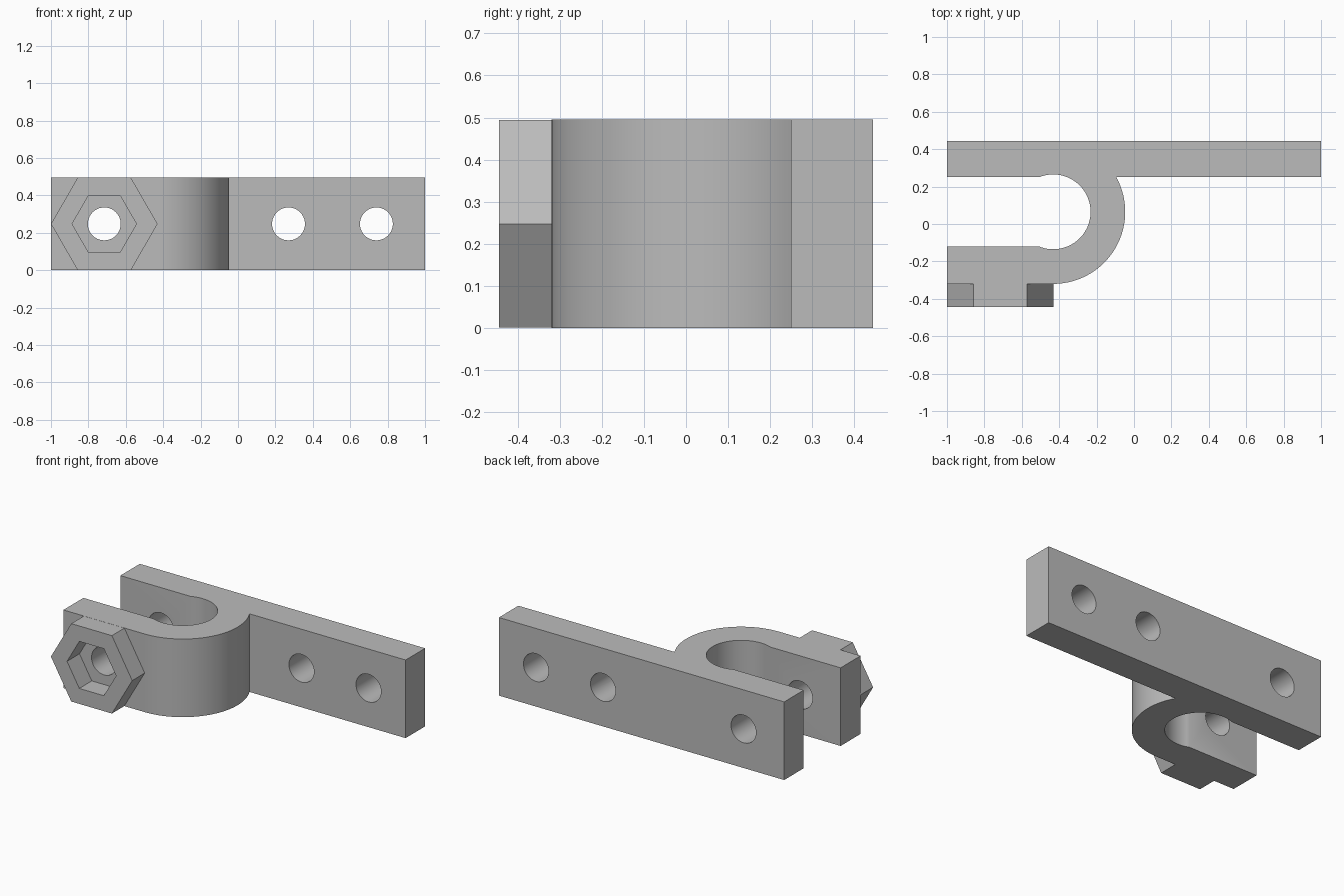
import bpy, bmesh
from math import asin, cos, sin, pi, radians
from mathutils import Matrix

cube = bpy.data.objects.get("Cube")
if cube:
    bpy.data.objects.remove(cube)

HEIGHT = 0.495
MID = HEIGHT / 2
BACK, BAR_FRONT = 0.445, 0.25        # long bar
SLOT_FRONT, ARM_FRONT = -0.12, -0.32  # short clamping arm
CX, CY = -0.432, 0.065               # centre of the round clamp
R_OUT, R_IN = CY - ARM_FRONT, 0.2
BOLT_X = -0.715

grey = bpy.data.materials.new("plain grey")
grey.use_nodes = True
grey.diffuse_color = (0.5, 0.5, 0.5, 1)
grey.node_tree.nodes["Principled BSDF"].inputs["Base Color"].default_value = (0.5, 0.5, 0.5, 1)


def make_object(name, bm):
    bmesh.ops.recalc_face_normals(bm, faces=bm.faces)
    mesh = bpy.data.meshes.new(name)
    bm.to_mesh(mesh)
    bm.free()
    mesh.materials.append(grey)
    obj = bpy.data.objects.new(name, mesh)
    bpy.context.collection.objects.link(obj)
    return obj


def arc(radius, start, end, steps):
    angles = [start + (end - start) * i / steps for i in range(steps + 1)]
    return [(CX + radius * cos(a), CY + radius * sin(a)) for a in angles]


# Clamp body: bar, round bend and arm as one extruded outline
bend_end = asin((BAR_FRONT - CY) / R_OUT)
slot_top = pi - asin((BAR_FRONT - CY) / R_IN)
outline = [(-1, BACK), (-1, BAR_FRONT)]
outline += arc(R_IN, slot_top, -slot_top, 48)
outline += [(-1, SLOT_FRONT), (-1, ARM_FRONT)]
outline += arc(R_OUT, -pi / 2, bend_end, 40)
outline += [(1, BAR_FRONT), (1, BACK)]

bm = bmesh.new()
face = bm.faces.new([bm.verts.new((x, y, 0)) for x, y in outline])
grown = bmesh.ops.extrude_face_region(bm, geom=[face])["geom"]
bmesh.ops.translate(bm, vec=(0, 0, HEIGHT),
                    verts=[v for v in grown if isinstance(v, bmesh.types.BMVert)])
body = make_object("clamp_body", bm)

# Bolt holes through bar and arm
bm = bmesh.new()
for x in (BOLT_X, 0.27, 0.74):
    bmesh.ops.create_cone(bm, cap_ends=True, segments=40, radius1=0.088, radius2=0.088, depth=2,
                          matrix=Matrix.Translation((x, 0, MID)) @ Matrix.Rotation(pi / 2, 4, 'X'))
cutter = make_object("hole_cutter", bm)
cutter.hide_render = True
cutter.hide_set(True)
cut = body.modifiers.new("holes", 'BOOLEAN')
cut.operation, cut.solver, cut.object = 'DIFFERENCE', 'EXACT', cutter
bpy.context.view_layer.objects.active = body
body.select_set(True)
bpy.ops.object.modifier_apply(modifier="holes")
bpy.ops.object.shade_smooth_by_angle(angle=radians(25))
bpy.data.objects.remove(cutter)

# Hexagonal nut holder: a ring with a hexagonal pocket
bm = bmesh.new()
loops = []
for radius, y in ((0.285, ARM_FRONT), (0.285, -BACK), (0.172, -BACK), (0.172, ARM_FRONT)):
    loops.append([bm.verts.new((BOLT_X + radius * cos(i * pi / 3), y, MID + radius * sin(i * pi / 3)))
                  for i in range(6)])
for k in range(4):
    a, b = loops[k], loops[(k + 1) % 4]
    for i in range(6):
        j = (i + 1) % 6
        bm.faces.new((a[i], a[j], b[j], b[i]))
make_object("nut_holder", bm)
